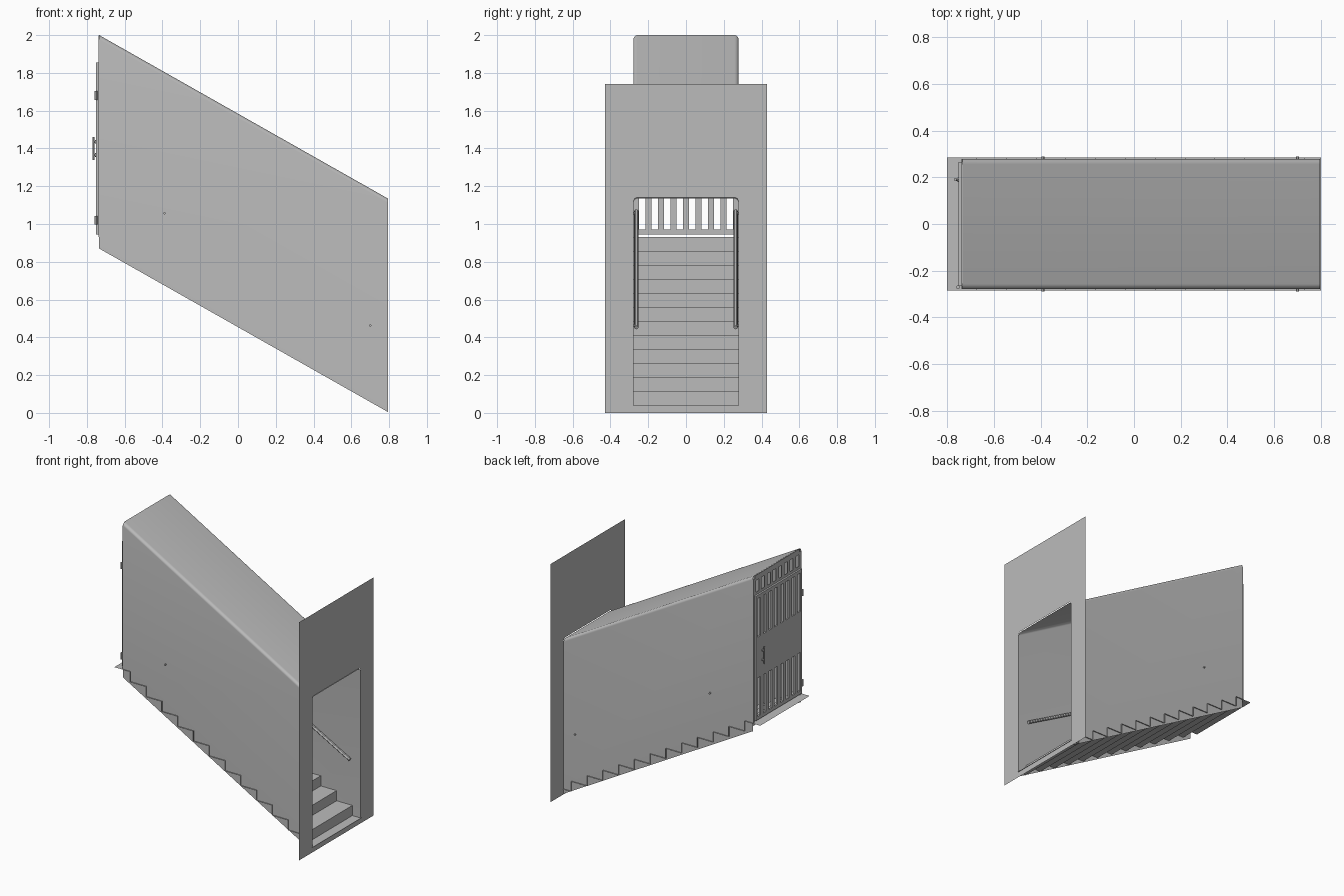
import bpy, bmesh
from math import sin, cos, pi
from mathutils import Vector

cube = bpy.data.objects.get("Cube")
if cube:
    bpy.data.objects.remove(cube, do_unlink=True)

GREY = (0.5, 0.5, 0.5, 1)
mat = bpy.data.materials.new("plain_grey")
mat.use_nodes = True
mat.diffuse_color = GREY
mat.node_tree.nodes["Principled BSDF"].inputs["Base Color"].default_value = GREY

X_BACK, X_FRONT = -0.735, 0.795     # door end, entrance end
HALF, HEIGHT, FILLET = 0.278, 1.13, 0.022


def floor_z(x):
    return 0.87 - 0.566 * (x - X_BACK)


def finish(name, bm, smooth=False):
    mesh = bpy.data.meshes.new(name)
    bm.to_mesh(mesh)
    bm.free()
    mesh.materials.append(mat)
    obj = bpy.data.objects.new(name, mesh)
    bpy.context.collection.objects.link(obj)
    if smooth:
        bpy.ops.object.select_all(action='DESELECT')
        obj.select_set(True)
        bpy.context.view_layer.objects.active = obj
        bpy.ops.object.shade_smooth_by_angle()
    return obj


def box(bm, x, y, z):
    """Box from (min, max) pairs."""
    verts = bmesh.ops.create_cube(bm, size=1)["verts"]
    for v in verts:
        v.co = [(a + b) / 2 + c * (b - a) for (a, b), c in zip((x, y, z), v.co)]


def rod(bm, start, end, radius, sides=12):
    a, b = Vector(start), Vector(end)
    verts = bmesh.ops.create_cone(bm, cap_ends=True, segments=sides, radius1=radius,
                                  radius2=radius, depth=(b - a).length)["verts"]
    turn = Vector((0, 0, 1)).rotation_difference(b - a)
    for v in verts:
        v.co = turn @ v.co + (a + b) / 2


def sheet(bm, row_a, row_b):
    """Strip of quads between two rows of points."""
    va = [bm.verts.new(p) for p in row_a]
    vb = [bm.verts.new(p) for p in row_b]
    for i in range(len(va) - 1):
        bm.faces.new((va[i], va[i + 1], vb[i + 1], vb[i]))


def grille(bm, x, half, z, slots=8, pitch=0.066, gap=0.034):
    """Upright bars separated by open slots."""
    edges = [-half]
    for i in range(slots):
        c = (i - (slots - 1) / 2) * pitch
        edges += [c - gap / 2, c + gap / 2]
    edges.append(half)
    for a, b in zip(edges[::2], edges[1::2]):
        box(bm, x, (a, b), z)


def arch(bottom, top):
    """Upright outline with rounded top corners, as (y, z)."""
    pts = [(-HALF, bottom)]
    for side, begin in ((-1, pi), (1, pi / 2)):
        for i in range(7):
            a = begin - i * pi / 12
            pts.append((side * (HALF - FILLET) + FILLET * cos(a),
                        top - FILLET + FILLET * sin(a)))
    return pts + [(HALF, bottom)]


# Sloping walls and roof as one thin shell
bm = bmesh.new()
rows = [[(x, y, z) for y, z in arch(floor_z(x), floor_z(x) + HEIGHT)]
        for x in (X_BACK, X_FRONT)]
sheet(bm, *rows)
finish("walls_and_roof", bm, True)

# Entrance plate with doorway
bm = bmesh.new()
outer = [(-0.43, 0), (0.43, 0), (0.43, 1.74), (-0.43, 1.74)]
edges = []
for loop in (outer, arch(0.04, 1.14)):
    vs = [bm.verts.new((X_FRONT, y, z)) for y, z in loop]
    edges += [bm.edges.new((vs[i - 1], vs[i])) for i in range(len(vs))]
bmesh.ops.triangle_fill(bm, edges=edges, use_beauty=True, normal=(1, 0, 0))
finish("entrance_plate", bm)

# Folded stair sheet, ending in the door landing
STEPS, RUN, RISE = 12, 0.1275, 0.0742
path = [(0.8, 0.04)]
for i in range(STEPS):
    x = 0.73 - i * RUN
    path += [(x, 0.04 + i * RISE), (x, 0.04 + (i + 1) * RISE)]
path.append((-0.8, path[-1][1]))
bm = bmesh.new()
sheet(bm, [(x, -0.285, z) for x, z in path], [(x, 0.285, z) for x, z in path])
finish("stairs", bm)

# Handrails with brackets through the walls
for side, name in ((1, "left_handrail"), (-1, "right_handrail")):
    bm = bmesh.new()
    y = side * 0.263
    rod(bm, (0.72, y, 0.452), (-0.41, y, 1.068), 0.011)
    for x, z in ((0.7, 0.463), (-0.39, 1.057)):
        rod(bm, (x, y, z), (x, side * 0.288, z), 0.006)
    finish(name, bm, True)

# Vent panel above the door, with narrow jambs
bm = bmesh.new()
skin = (X_BACK - 0.004, X_BACK)
box(bm, skin, (-HALF, HALF), (1.855, 1.875))
grille(bm, skin, HALF, (1.875, 1.96))
box(bm, skin, (-HALF, HALF), (1.96, 1.978))
box(bm, skin, (FILLET - HALF, HALF - FILLET), (1.978, 1.999))
for side in (-1, 1):
    box(bm, skin, sorted((side * 0.262, side * HALF)), (0.93, 1.855))
finish("vent_panel", bm)

# Door: rails and two rows of bars
bm = bmesh.new()
thick = (-0.752, -0.739)
for z in ((0.945, 0.97), (1.25, 1.55), (1.83, 1.855)):
    box(bm, thick, (-0.266, 0.266), z)
for z in ((0.97, 1.25), (1.55, 1.83)):
    grille(bm, thick, 0.266, z)
finish("door", bm)

# Pull handle on two posts
bm = bmesh.new()
rod(bm, (-0.765, 0.19, 1.34), (-0.765, 0.19, 1.46), 0.006)
for z in (1.365, 1.435):
    rod(bm, (-0.75, 0.19, z), (-0.765, 0.19, z), 0.005)
    rod(bm, (-0.756, 0.19, z), (-0.75, 0.19, z), 0.01)
finish("door_handle", bm, True)

# Hinges
for z, name in ((1.02, "lower_hinge"), (1.68, "upper_hinge")):
    bm = bmesh.new()
    rod(bm, (-0.753, -0.27, z - 0.023), (-0.753, -0.27, z + 0.023), 0.008)
    finish(name, bm, True)
